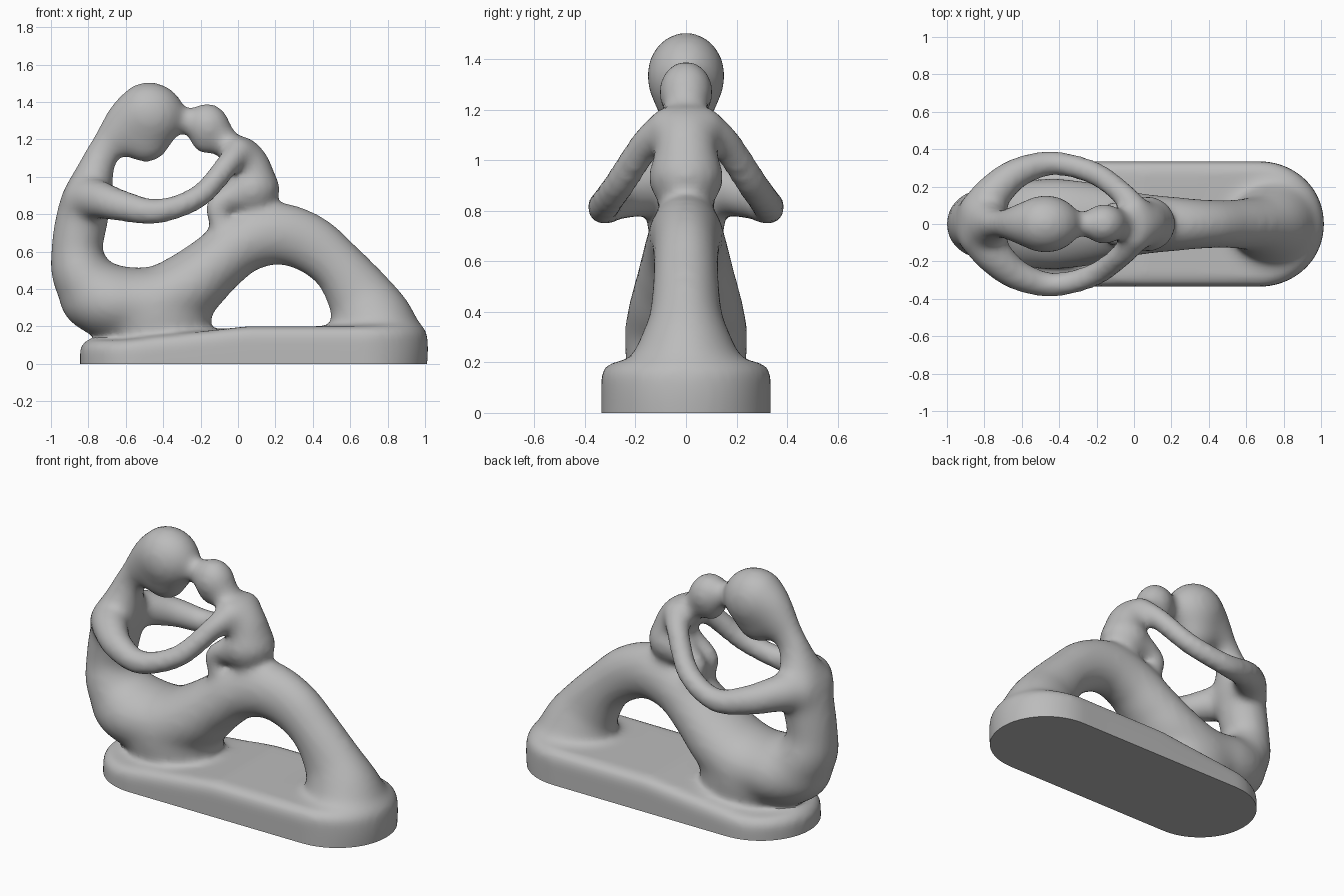
import bpy
import bmesh
import math
from mathutils import Vector

if "Cube" in bpy.data.objects:
    bpy.data.objects.remove(bpy.data.objects["Cube"], do_unlink=True)

CELL = 0.02      # sculpting grid spacing
MARGIN = 0.08    # reach of each part beyond its surface
BLEND = 45       # higher = tighter joints between parts
FLOOR = -3       # lowest grid layer, trimmed away at the end

clay = {}        # grid point -> summed closeness to all parts


def add_part(distances):
    """Melt one part into the clay."""
    for key, d in distances.items():
        clay[key] = clay.get(key, 0) + math.exp(-BLEND * d)


def grid_range(low, high):
    return range(math.floor((low - MARGIN) / CELL), math.ceil((high + MARGIN) / CELL) + 1)


def press(distances, centre, radii):
    """Press an ellipsoid into a part."""
    cx, cy, cz = centre
    rx, ry, rz = radii
    for i in grid_range(cx - rx, cx + rx):
        x = (i * CELL - cx) / rx
        for j in grid_range(cy - ry, cy + ry):
            y = (j * CELL - cy) / ry
            for k in grid_range(cz - rz, cz + rz):
                if k < FLOOR:
                    continue
                z = (k * CELL - cz) / rz
                size = math.sqrt(x * x + y * y + z * z) + 1e-6
                slope = math.sqrt((x / rx) ** 2 + (y / ry) ** 2 + (z / rz) ** 2) + 1e-6
                d = size * (size - 1) / slope
                if d < distances.get((i, j, k), 9):
                    distances[i, j, k] = d


def blob(centre, radii):
    distances = {}
    press(distances, centre, radii)
    add_part(distances)


def limb(stations, steps=5):
    """Smooth path of ellipsoids; station = x, y, z, thickness radius, y radius."""
    pts = [Vector(s) for s in stations]
    pts = [2 * pts[0] - pts[1]] + pts + [2 * pts[-1] - pts[-2]]
    path = [pts[-2]]
    for a, b, c, d in zip(pts, pts[1:], pts[2:], pts[3:]):
        for n in range(steps):
            t = n / steps
            path.append(0.5 * (2 * b + (c - a) * t + (2 * a - 5 * b + 4 * c - d) * t ** 2
                               + (3 * b - a - 3 * c + d) * t ** 3))
    distances = {}
    for x, y, z, thick, wide in path:
        press(distances, (x, y, z), (thick, wide, thick))
    add_part(distances)


def plinth(left, right, radius, rounding):
    """Round-ended slab whose top rises towards the feet."""
    distances = {}
    for i in grid_range(left - radius, right + radius):
        x = i * CELL
        top = 0.2 + max(-0.075, min(0, (x - 0.05) * 0.11))
        for j in grid_range(-radius, radius):
            beyond = x - max(left, min(right, x))
            out = math.hypot(beyond, j * CELL) - radius + rounding
            for k in range(FLOOR, grid_range(0, top).stop):
                up = k * CELL - top + rounding
                distances[i, j, k] = (min(max(out, up), 0) - rounding
                                      + math.hypot(max(out, 0), max(up, 0)))
    add_part(distances)


def surface(bm):
    """Draw quads where the clay ends."""
    field = {key: -math.log(v) / BLEND for key, v in clay.items()}
    crossings, quads = {}, []
    for key, v in field.items():
        for axis in range(3):
            other = list(key)
            other[axis] += 1
            w = field.get(tuple(other))
            if w is None or (v < 0) == (w < 0):
                continue
            point = Vector(key)
            point[axis] += v / (v - w)
            quad = []
            for a, b in ((0, 0), (-1, 0), (-1, -1), (0, -1)):
                cell = list(key)
                cell[(axis + 1) % 3] += a
                cell[(axis + 2) % 3] += b
                quad.append(tuple(cell))
                crossings.setdefault(tuple(cell), []).append(point)
            quads.append(quad if v < 0 else quad[::-1])
    verts = {cell: bm.verts.new(sum(found, Vector()) * CELL / len(found))
             for cell, found in crossings.items()}
    for quad in quads:
        bm.faces.new([verts[cell] for cell in quad])


plinth(-0.51, 0.67, 0.335, 0.06)

# Mother: seated hips, curved back, neck and bowed head
blob((-0.67, 0, 0.33), (0.27, 0.22, 0.18))
blob((-0.43, 0, 0.23), (0.28, 0.235, 0.2))
limb([(-0.7, 0, 0.34, 0.16, 0.2), (-0.825, 0, 0.46, 0.16, 0.18),
      (-0.86, 0, 0.6, 0.138, 0.15), (-0.835, 0, 0.77, 0.138, 0.15),
      (-0.795, 0, 0.92, 0.12, 0.14), (-0.745, 0, 1.08, 0.09, 0.085),
      (-0.68, 0, 1.19, 0.09, 0.075), (-0.58, 0, 1.3, 0.12, 0.105),
      (-0.5, 0, 1.35, 0.135, 0.125)])
blob((-0.46, 0, 1.33), (0.17, 0.146, 0.165))
blob((-0.49, 0, 1.2), (0.12, 0.095, 0.12))
blob((-0.59, 0, 1.22), (0.09, 0.07, 0.09))

# Mother's legs: one mass arching over to the feet
limb([(-0.62, 0, 0.33, 0.16, 0.22), (-0.42, 0, 0.345, 0.18, 0.235),
      (-0.27, 0, 0.41, 0.185, 0.225), (-0.13, 0, 0.525, 0.165, 0.195),
      (0.02, 0, 0.64, 0.16, 0.165), (0.2, 0, 0.695, 0.165, 0.145),
      (0.38, 0, 0.645, 0.155, 0.13), (0.54, 0, 0.515, 0.145, 0.13),
      (0.665, 0, 0.34, 0.18, 0.15), (0.73, 0, 0.2, 0.22, 0.2),
      (0.775, 0, 0.08, 0.22, 0.26)])

# Child: head touching the mother's face, back and seat
blob((-0.165, 0, 1.28), (0.106, 0.1, 0.11))
blob((-0.18, 0, 1.19), (0.055, 0.055, 0.06))
blob((-0.28, 0, 1.3), (0.04, 0.045, 0.05))
limb([(-0.13, 0, 1.25, 0.075, 0.075), (-0.04, 0, 1.155, 0.075, 0.08),
      (0.035, 0, 1.1, 0.1, 0.11), (0.085, 0, 1.02, 0.1, 0.115),
      (0.085, 0, 0.9, 0.1, 0.11)])
blob((0.085, 0, 0.94), (0.13, 0.13, 0.09))

# Child's legs and the embracing arms, left then right
for s in (1, -1):
    limb([(0.06, 0.06 * s, 0.92, 0.07, 0.065), (-0.05, 0.06 * s, 0.885, 0.065, 0.06),
          (-0.11, 0.06 * s, 0.835, 0.06, 0.055), (-0.1, 0.06 * s, 0.76, 0.05, 0.05)])
    limb([(-0.82, 0.08 * s, 0.88, 0.1, 0.1), (-0.75, 0.17 * s, 0.88, 0.1, 0.095),
          (-0.62, 0.275 * s, 0.845, 0.083, 0.08), (-0.43, 0.325 * s, 0.815, 0.067, 0.065),
          (-0.21, 0.27 * s, 0.895, 0.063, 0.063), (-0.06, 0.16 * s, 1.06, 0.063, 0.064),
          (0.0, 0.08 * s, 1.13, 0.07, 0.07)])

# Shape the fused carving and trim its underside flat
bm = bmesh.new()
surface(bm)
for _ in range(4):
    bmesh.ops.smooth_vert(bm, verts=bm.verts, factor=0.5,
                          use_axis_x=True, use_axis_y=True, use_axis_z=True)
cut = bmesh.ops.bisect_plane(bm, geom=bm.verts[:] + bm.edges[:] + bm.faces[:],
                             plane_co=(0, 0, 0), plane_no=(0, 0, 1), clear_inner=True)
rim = [e for e in cut["geom_cut"] if isinstance(e, bmesh.types.BMEdge)]
bmesh.ops.holes_fill(bm, edges=rim, sides=0)
bmesh.ops.recalc_face_normals(bm, faces=bm.faces)

mesh = bpy.data.meshes.new("mother_and_child_sculpture")
bm.to_mesh(mesh)
bm.free()
sculpture = bpy.data.objects.new("mother_and_child_sculpture", mesh)
bpy.context.collection.objects.link(sculpture)

# Single stone colour
stone = bpy.data.materials.new("grey_stone")
stone.use_nodes = True
GREY = (0.5, 0.5, 0.5, 1.0)
stone.diffuse_color = GREY
stone.node_tree.nodes["Principled BSDF"].inputs["Base Color"].default_value = GREY
mesh.materials.append(stone)

sculpture.select_set(True)
bpy.context.view_layer.objects.active = sculpture
bpy.ops.object.shade_smooth_by_angle(angle=math.radians(50))
